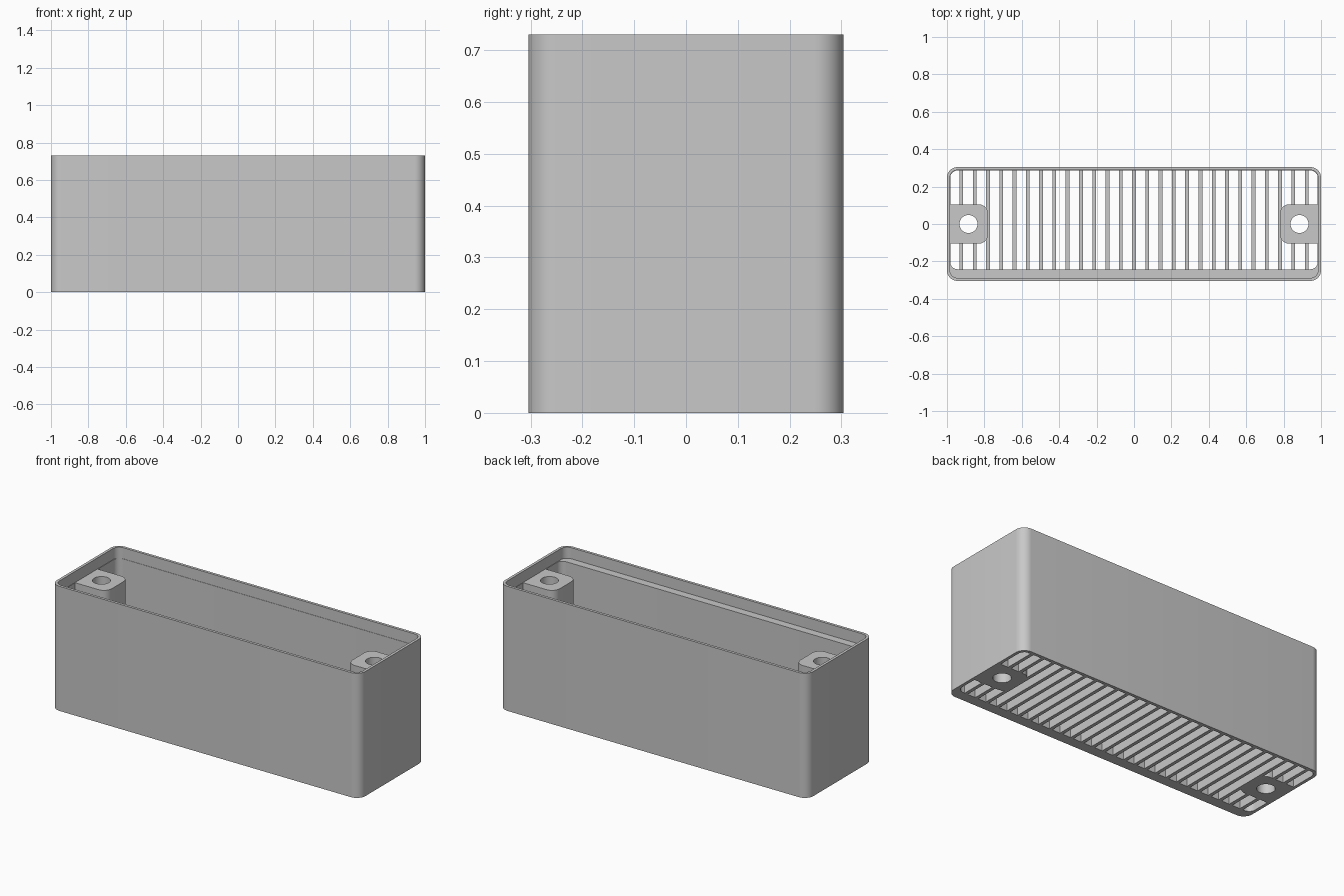
import bpy
import bmesh
from math import cos, sin, pi, radians

cube = bpy.data.objects.get("Cube")
if cube:
    bpy.data.objects.remove(cube, do_unlink=True)

# Main sizes
LENGTH, DEPTH, HEIGHT = 1.0, 0.304, 0.73   # half length, half depth, full height
WALL = 0.016
LEDGE_Z = 0.665                            # level of the ledge and screw posts
CAVITY_FRONT = -0.242                      # inner face of the thick front wall
SLAT_HEIGHT, SLAT_WIDTH, SLAT_STEP = 0.06, 0.02, 0.071
POST_HALF, POST_INNER, HOLE_X, HOLE_R = 0.105, 0.78, 0.885, 0.048
STEPS = 10

grey = bpy.data.materials.new("light_grey_plastic")
grey.use_nodes = True
grey.diffuse_color = (0.58, 0.58, 0.58, 1)
grey.node_tree.nodes["Principled BSDF"].inputs["Base Color"].default_value = grey.diffuse_color


def rounded_rect(x0, x1, y0, y1, left_r, right_r):
    """Counter-clockwise outline with separate radii for its two ends."""
    corners = [(x1 - right_r, y1 - right_r, right_r), (x0 + left_r, y1 - left_r, left_r),
               (x0 + left_r, y0 + left_r, left_r), (x1 - right_r, y0 + right_r, right_r)]
    points = []
    for i, (cx, cy, r) in enumerate(corners):
        for k in range(STEPS + 1):
            a = (i + k / STEPS) * pi / 2
            points.append((cx + r * cos(a), cy + r * sin(a)))
    return points


def finish(name, bm):
    bmesh.ops.remove_doubles(bm, verts=bm.verts[:], dist=1e-5)
    bmesh.ops.recalc_face_normals(bm, faces=bm.faces[:])
    mesh = bpy.data.meshes.new(name)
    bm.to_mesh(mesh)
    bm.free()
    mesh.materials.append(grey)
    obj = bpy.data.objects.new(name, mesh)
    bpy.context.collection.objects.link(obj)
    bpy.ops.object.select_all(action='DESELECT')
    obj.select_set(True)
    bpy.context.view_layer.objects.active = obj
    bpy.ops.object.shade_smooth_by_angle(angle=radians(30))
    return obj


def closed_rings(name, rings):
    """Joins (outline, height) rings in order, the last back to the first."""
    bm = bmesh.new()
    loops = [[bm.verts.new((x, y, z)) for x, y in outline] for outline, z in rings]
    for i, lower in enumerate(loops):
        upper = loops[(i + 1) % len(loops)]
        for j in range(len(lower)):
            k = (j + 1) % len(lower)
            bm.faces.new((lower[j], lower[k], upper[k], upper[j]))
    return finish(name, bm)


# Case walls: outer skin, lid recess, then the cavity behind a thicker front wall
ix, iy = LENGTH - WALL, DEPTH - WALL
outer = rounded_rect(-LENGTH, LENGTH, -DEPTH, DEPTH, 0.056, 0.056)
recess = rounded_rect(-ix, ix, -iy, iy, 0.04, 0.04)
cx, cy = ix - 0.002, iy - 0.002
cavity = rounded_rect(-cx, cx, CAVITY_FRONT, cy, 0.038, 0.038)
closed_rings("case_walls", [(outer, 0), (outer, HEIGHT), (recess, HEIGHT),
                            (recess, LEDGE_Z), (cavity, LEDGE_Z), (cavity, 0)])

# Screw posts with through holes, one at each end
for side, name in ((-1, "right_screw_post"), (1, "left_screw_post")):
    a, b = sorted((side * POST_INNER, side * (ix + 0.005)))
    radii = (0.05, 0) if side > 0 else (0, 0.05)
    post = rounded_rect(a, b, -POST_HALF, POST_HALF, *radii)
    hx = side * HOLE_X
    hole = rounded_rect(hx - HOLE_R, hx + HOLE_R, -HOLE_R, HOLE_R, HOLE_R, HOLE_R)
    closed_rings(name, [(post, 0), (post, LEDGE_Z), (hole, LEDGE_Z), (hole, 0)])

# Floor grille: slats across the cavity, split where the posts stand
bm = bmesh.new()
for i in range(-13, 14):
    x = i * SLAT_STEP
    front, back = CAVITY_FRONT - 0.005, cy + 0.005
    if abs(x) > POST_INNER + SLAT_WIDTH:
        spans = [(front, 0.005 - POST_HALF), (POST_HALF - 0.005, back)]
    else:
        spans = [(front, back)]
    for y0, y1 in spans:
        made = bmesh.ops.create_cube(bm, size=1)["verts"]
        bmesh.ops.scale(bm, verts=made, vec=(SLAT_WIDTH, y1 - y0, SLAT_HEIGHT))
        bmesh.ops.translate(bm, verts=made, vec=(x, (y0 + y1) / 2, SLAT_HEIGHT / 2))
finish("floor_grille", bm)
